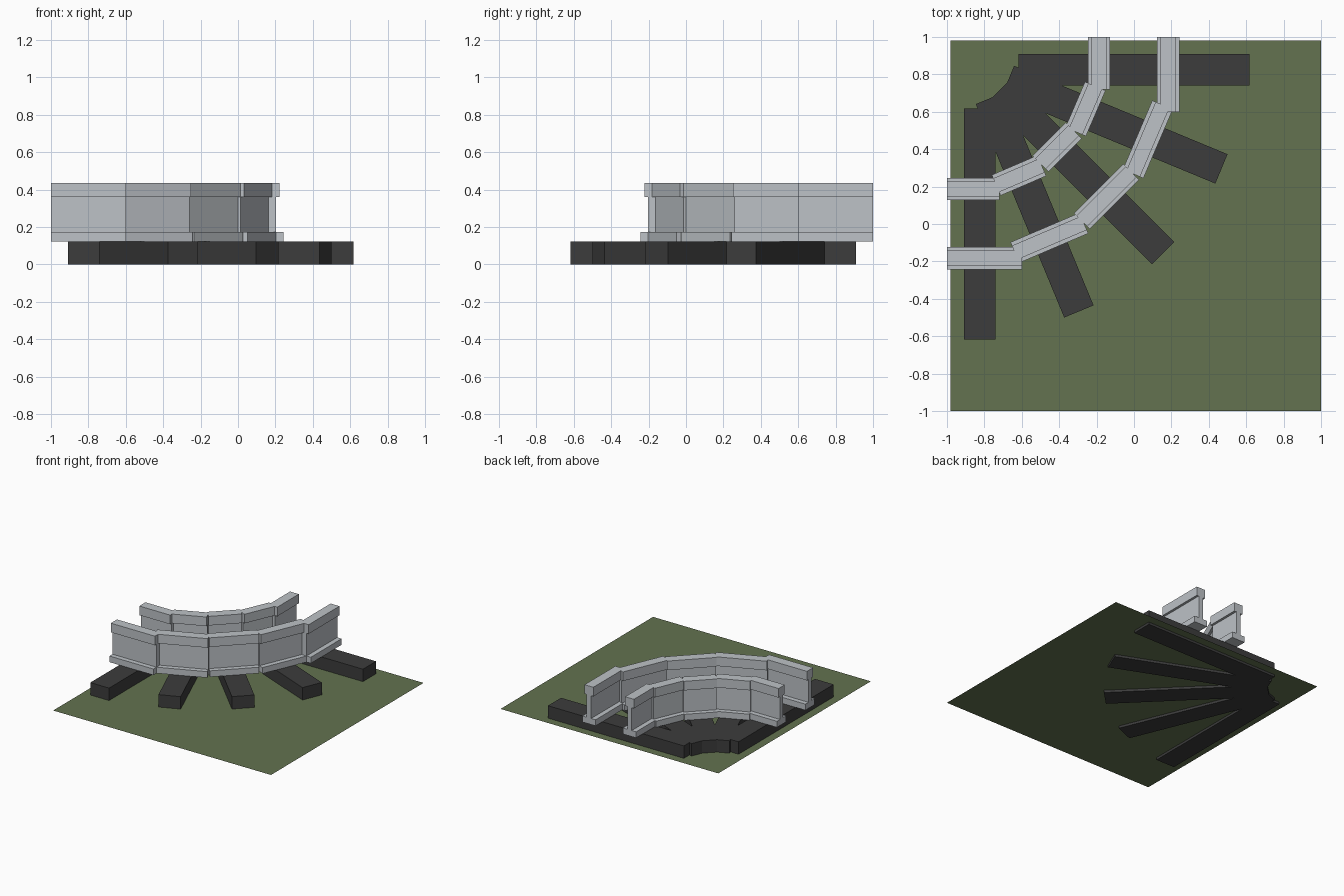
import bpy
import bmesh
from math import radians, atan2
from mathutils import Matrix, Vector

cube = bpy.data.objects.get("Cube")
if cube:
    bpy.data.objects.remove(cube)


def make_material(name, colour):
    mat = bpy.data.materials.new(name)
    mat.use_nodes = True
    mat.diffuse_color = (*colour, 1)
    mat.node_tree.nodes["Principled BSDF"].inputs["Base Color"].default_value = (*colour, 1)
    return mat


GRASS = make_material("grass green", (0.125, 0.168, 0.08))
WOOD = make_material("dark sleeper", (0.045, 0.045, 0.045))
STEEL = make_material("rail steel", (0.51, 0.54, 0.57))


def finish(name, bm, mat):
    bmesh.ops.recalc_face_normals(bm, faces=bm.faces)
    mesh = bpy.data.meshes.new(name)
    bm.to_mesh(mesh)
    bm.free()
    mesh.materials.append(mat)
    obj = bpy.data.objects.new(name, mesh)
    bpy.context.collection.objects.link(obj)
    return obj


def flip(p):
    """Mirror a plan point across the diagonal of the tile."""
    return (-p[1], -p[0])


# Ground sheet, a little above the underside of the sleepers
bm = bmesh.new()
bmesh.ops.create_grid(bm, x_segments=1, y_segments=1, size=0.99,
                      matrix=Matrix.Translation((0.01, -0.01, 0.02)))
for face in bm.faces:
    if face.normal.z < 0:
        face.normal_flip()
mesh_ground = bpy.data.meshes.new("ground")
bm.to_mesh(mesh_ground)
bm.free()
mesh_ground.materials.append(GRASS)
bpy.context.collection.objects.link(bpy.data.objects.new("ground", mesh_ground))


# Sleepers fanning around the bend
SLEEPER_SIZE = (1.235, 0.17, 0.122)


def sleeper(index, centre, angle):
    bm = bmesh.new()
    place = (Matrix.Translation((*centre, SLEEPER_SIZE[2] / 2))
             @ Matrix.Rotation(radians(angle), 4, "Z")
             @ Matrix.Diagonal((*SLEEPER_SIZE, 1)))
    bmesh.ops.create_cube(bm, size=1, matrix=place)
    finish(f"sleeper_{index}", bm, WOOD)


near, tilted = (0, 0.825), (-0.103, 0.531)
centres = [near, tilted, (-0.281, 0.281), flip(tilted), flip(near)]
for i, c in enumerate(centres):
    sleeper(i + 1, c, -22.5 * i)


# Rails: straight lengths of I-section, butted together around the bend
HALF_SECTION = [(0.06, 0.123), (0.06, 0.173), (0.02, 0.173),
                (0.02, 0.36), (0.04, 0.36), (0.04, 0.435)]
SECTION = HALF_SECTION + [(-x, z) for x, z in reversed(HALF_SECTION)]


def rail_piece(name, start, end):
    a, b = Vector((*start, 0)), Vector((*end, 0))
    run = b - a
    side = Vector((run.y, -run.x, 0)).normalized()
    bm = bmesh.new()
    verts = [bm.verts.new(a + side * x + Vector((0, 0, z))) for x, z in SECTION]
    cap = bm.faces.new(verts)
    out = bmesh.ops.extrude_face_region(bm, geom=[cap], use_keep_orig=True)
    moved = [g for g in out["geom"] if isinstance(g, bmesh.types.BMVert)]
    bmesh.ops.translate(bm, verts=moved, vec=run)
    finish(name, bm, STEEL)


RAILS = {
    "outer_rail": [((0.182, 1), (0.182, 0.6)),
                   ((0.153, 0.637), (-0.005, 0.268)),
                   ((-0.015, 0.279), (-0.279, 0.015))],
    "inner_rail": [((-0.187, 1), (-0.187, 0.72)),
                   ((-0.207, 0.737), (-0.312, 0.493)),
                   ((-0.322, 0.5), (-0.5, 0.322))],
}
for name, pieces in RAILS.items():
    mirrored = [(flip(e), flip(s)) for s, e in reversed(pieces[:2])]
    for i, (s, e) in enumerate(pieces + mirrored):
        rail_piece(f"{name}_{i + 1}", s, e)
